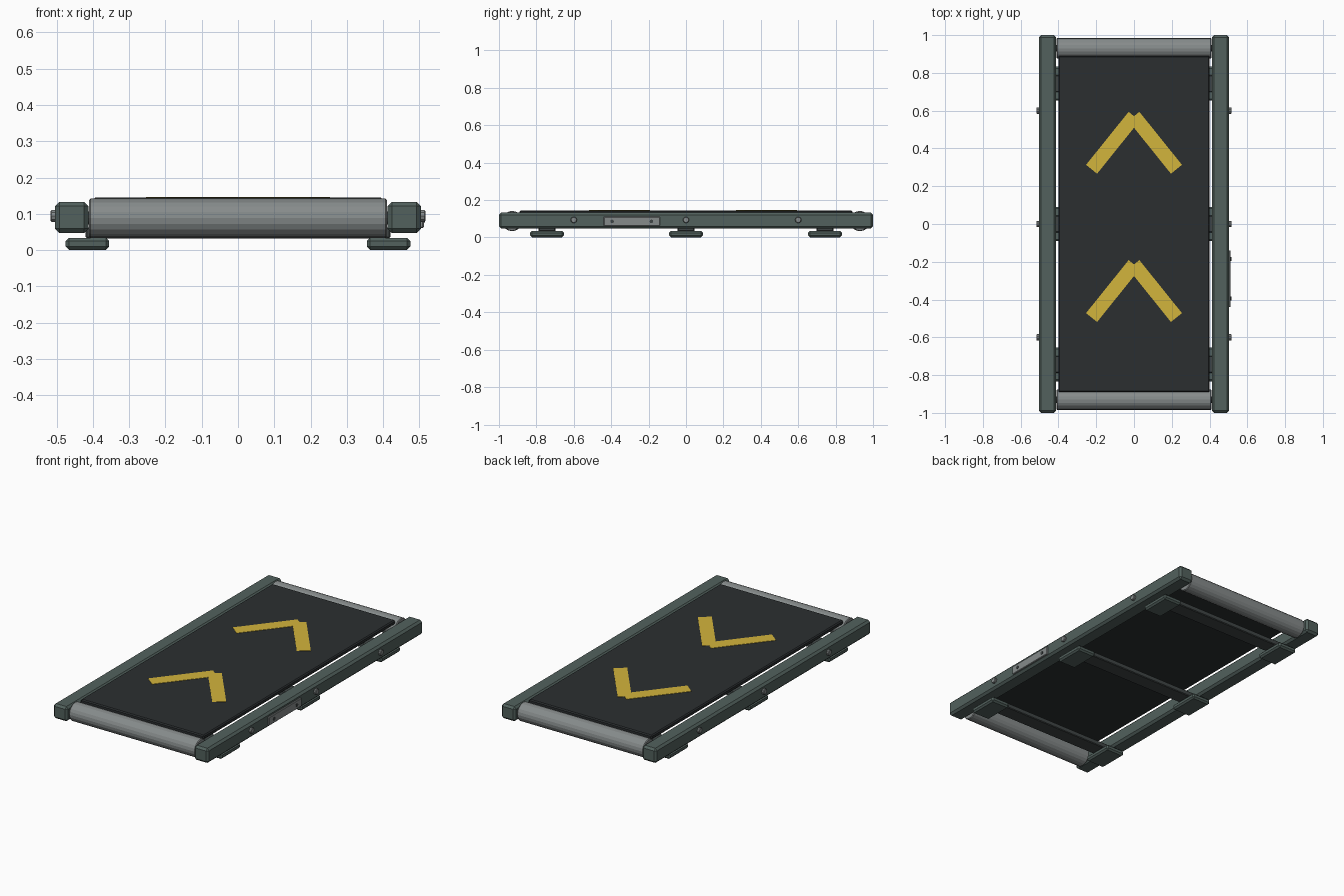
import bpy
from math import pi, atan2

if "Cube" in bpy.data.objects:
    bpy.data.objects.remove(bpy.data.objects["Cube"])


def material(name, r, g, b):
    m = bpy.data.materials.new(name)
    m.diffuse_color = (r, g, b, 1)
    m.use_nodes = True
    m.node_tree.nodes["Principled BSDF"].inputs["Base Color"].default_value = m.diffuse_color
    return m


RAIL = material("painted_steel", 0.085, 0.12, 0.11)
BELT = material("rubber", 0.024, 0.028, 0.030)
DARK = material("dark_steel", 0.05, 0.06, 0.06)
STEEL = material("steel", 0.24, 0.26, 0.26)
YELLOW = material("yellow_paint", 0.65, 0.46, 0.045)


def finish(o, name, mat, bevel):
    o.name = name
    o.data.materials.append(mat)
    bpy.ops.object.transform_apply(location=False, rotation=True, scale=True)
    if bevel:
        m = o.modifiers.new("Bevel", 'BEVEL')
        m.width = bevel
        m.segments = 1
        m.limit_method = 'ANGLE'
        m.angle_limit = pi / 4
    return o


def box(name, loc, size, mat, bevel=0.0, turn=0.0):
    bpy.ops.mesh.primitive_cube_add(size=1, location=loc, rotation=(0, 0, turn))
    o = bpy.context.object
    o.scale = size
    return finish(o, name, mat, bevel)


def rod(name, loc, radius, length, mat, sides, bevel=0.0):
    # cylinder lying along x
    bpy.ops.mesh.primitive_cylinder_add(vertices=sides, radius=radius, depth=length,
                                        location=loc, rotation=(0, pi / 2, 0))
    return finish(bpy.context.object, name, mat, bevel)


# belt surface
box("belt", (0, 0, 0.132), (0.80, 1.78, 0.026), BELT, 0.006)

# yellow direction chevrons
for i, cy in enumerate((0.43, -0.355)):
    for s in (-1, 1):
        box(f"chevron_{i}_arm", (s * 0.112, cy, 0.1455), (0.36, 0.075, 0.003),
            YELLOW, turn=-s * atan2(0.28, 0.225))

# end rollers with axles
for s in (-1, 1):
    rod("end_roller", (0, s * 0.93, 0.088), 0.054, 0.82, STEEL, 20, 0.004)
    rod("roller_axle", (0, s * 0.93, 0.088), 0.018, 0.90, DARK, 12)

# side rails with bolts
for s in (-1, 1):
    box("side_rail", (s * 0.458, 0, 0.09), (0.092, 2.0, 0.086), RAIL, 0.012)
    for y in (-0.6, 0, 0.6):
        rod("rail_bolt", (s * 0.506, y, 0.094), 0.017, 0.022, STEEL, 10, 0.003)

# cross members and feet
for y in (-0.743, 0, 0.743):
    box("cross_member", (0, y, 0.0475), (0.84, 0.09, 0.03), DARK, 0.004)
    for s in (-1, 1):
        box("foot", (s * 0.415, y, 0.0175), (0.12, 0.18, 0.033), RAIL, 0.009)

# control panel on the right rail
box("control_panel", (0.505, -0.29, 0.086), (0.014, 0.30, 0.05), STEEL, 0.003)
for y in (-0.395, -0.185):
    rod("panel_screw", (0.512, y, 0.086), 0.01, 0.006, DARK, 8)
